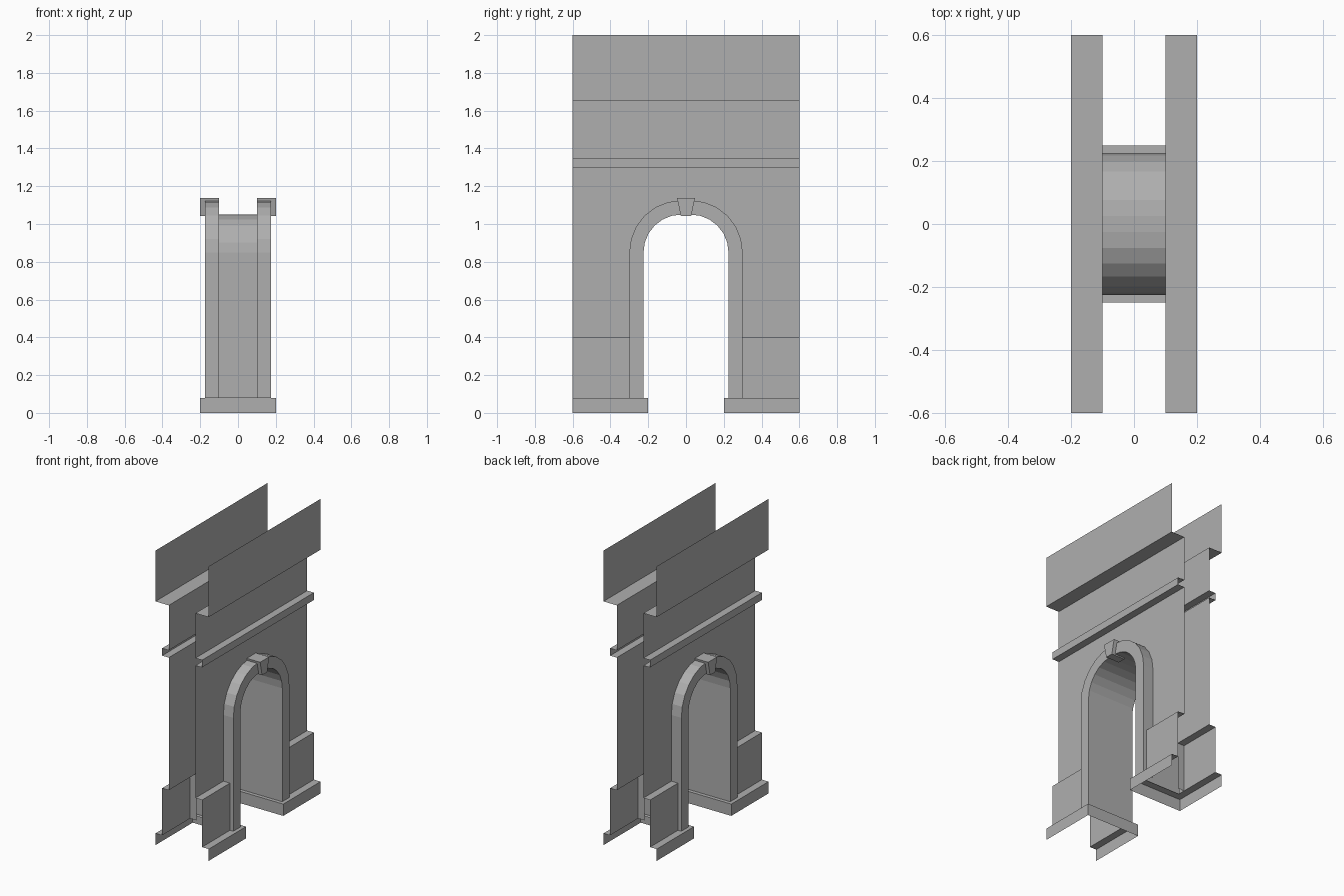
import bpy, bmesh, math

if "Cube" in bpy.data.objects:
    bpy.data.objects.remove(bpy.data.objects["Cube"])

SPRING = 0.85       # height where the arch starts to curve
FLAT = 0.025        # half width of the flat crown
PLINTH = 0.08       # plinth height
HALF = 0.6          # half length of the wall

stone = bpy.data.materials.new("stone")
stone.diffuse_color = (0.43, 0.43, 0.43, 1)
stone.use_nodes = True
stone.node_tree.nodes["Principled BSDF"].inputs["Base Color"].default_value = stone.diffuse_color


def arch(w, steps=6):
    """Half arch outline in (y, z) of half width w: jamb foot up to the crown."""
    r = w - FLAT
    pts = [(w, PLINTH)]
    for i in range(steps + 1):
        a = math.pi / 2 * i / steps
        pts.append((FLAT + r * math.cos(a), SPRING + r * math.sin(a)))
    return pts + [(0, SPRING + r)]


def part(name, faces):
    """One quarter of a part, mirrored across x and y."""
    bm = bmesh.new()
    for f in faces:
        bm.faces.new([bm.verts.new(p) for p in f])
    bmesh.ops.remove_doubles(bm, verts=bm.verts, dist=1e-5)
    me = bpy.data.meshes.new(name)
    bm.to_mesh(me)
    bm.free()
    me.materials.append(stone)
    ob = bpy.data.objects.new(name, me)
    bpy.context.collection.objects.link(ob)
    m = ob.modifiers.new("mirror", 'MIRROR')
    m.use_axis = (True, True, False)
    return ob


def sweep_y(profile, y0, y1):
    """Run an (x, z) profile, listed top to bottom, along y."""
    return [[(a[0], y0, a[1]), (b[0], y0, b[1]), (b[0], y1, b[1]), (a[0], y1, a[1])]
            for a, b in zip(profile, profile[1:])]


def sweep_x(path, x0, x1):
    """Run a (y, z) path along x."""
    return [[(x0, *a), (x0, *b), (x1, *b), (x1, *a)] for a, b in zip(path, path[1:])]


# Upper wall: parapet band, frieze and string course
part("parapet_and_string_course", sweep_y(
    [(0.2, 2.0), (0.2, 1.655), (0.1, 1.655), (0.1, 1.35),
     (0.15, 1.35), (0.15, 1.30), (0.1, 1.30)], 0, HALF))

# Main wall around the arch opening
opening = [(0.25, 0.4)] + arch(0.25)[1:]
outline = [(HALF, 0.4), (HALF, 1.30), (0, 1.30)] + opening[::-1]
part("wall", [[(0.1, y, z) for y, z in outline]])

# Dado with its ledge
part("dado", sweep_y([(0.1, 0.4), (0.15, 0.4), (0.15, PLINTH)], 0.25, HALF))

# Plinth: long face, end face in the passage, top ledges
part("plinth", sweep_y([(0.15, PLINTH), (0.2, PLINTH), (0.2, 0)], 0.25, HALF)
     + sweep_y([(0, PLINTH), (0.2, PLINTH)], 0.2, 0.25)
     + sweep_y([(0.2, PLINTH), (0.2, 0)], 0.2, 0.25)
     + [[(0, 0.2, 0), (0.2, 0.2, 0), (0.2, 0.2, PLINTH), (0, 0.2, PLINTH)]])

# Archivolt: moulded surround of the opening
inner, outer = arch(0.225), arch(0.3)
front = [[(0.175, *inner[i]), (0.175, *outer[i]), (0.175, *outer[i + 1]), (0.175, *inner[i + 1])]
         for i in range(len(inner) - 1)]
part("archivolt", front + sweep_x(outer, 0.1, 0.175) + sweep_x(inner, 0.175, 0.1))

# Passage lining
part("passage", sweep_x(inner, 0.1, 0))

# Keystone
key = [(0, 1.042), (0.027, 1.042), (0.048, 1.138), (0, 1.138)]
part("keystone", [[(0.2, y, z) for y, z in key]] + sweep_x(key, 0.1, 0.2))
